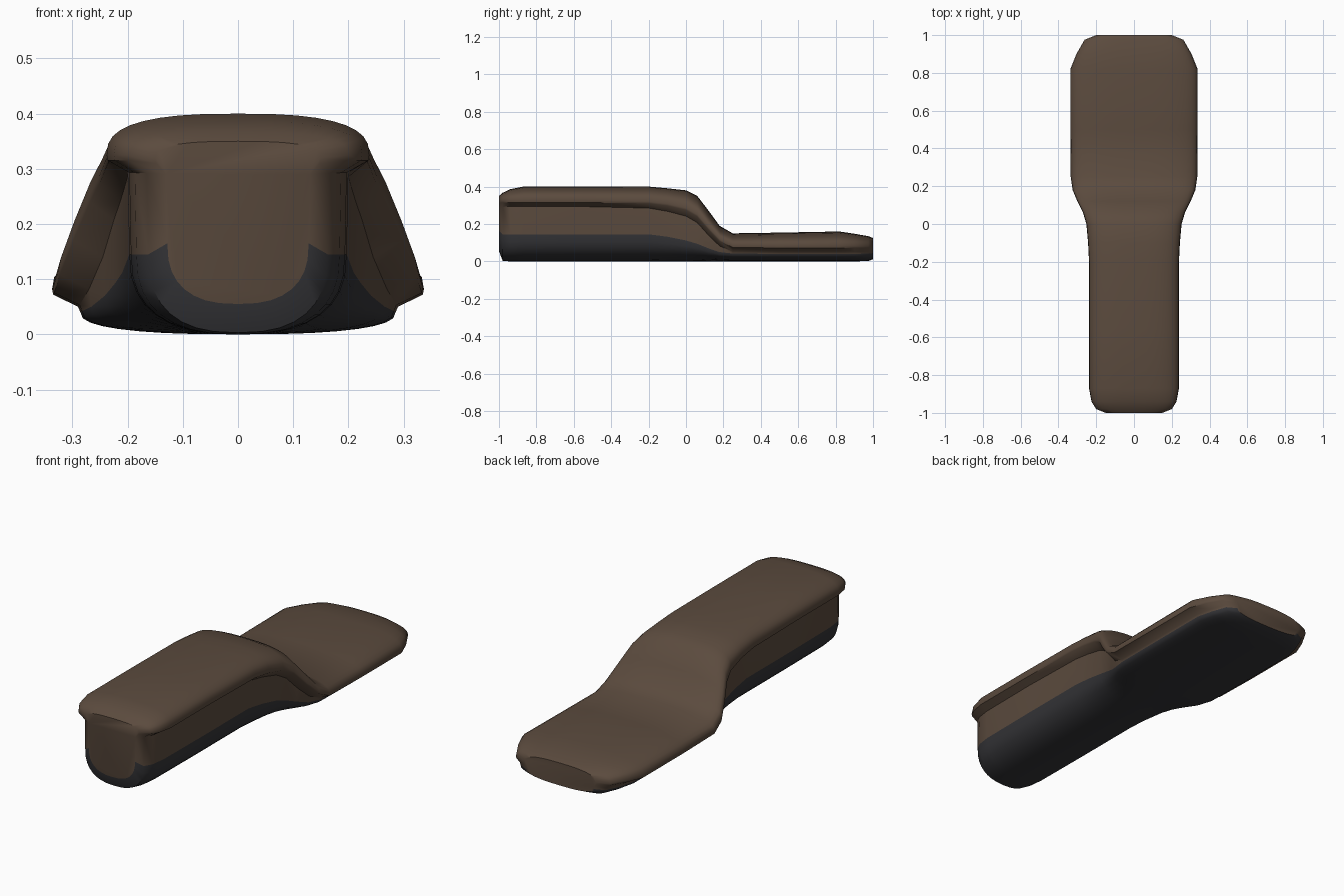
import bpy, bmesh, math

def material(name, rgb):
    m = bpy.data.materials.new(name)
    m.diffuse_color = (*rgb, 1)
    return m

brown = material("brown_leather", (0.105, 0.070, 0.048))
dark = material("dark_base", (0.034, 0.034, 0.038))

# Stations: y, rim half width, top z, rim z, wall half width, wall top z, base line z, bottom z
stations = [
    (-1.00, .150, .350, .320, .130, .290, .165, .055),
    (-0.98, .200, .367, .325, .165, .292, .145, .003),
    (-0.94, .225, .386, .325, .187, .293, .145, .000),
    (-0.87, .238, .400, .325, .197, .293, .145, .000),
    (-0.55, .238, .400, .325, .200, .293, .145, .000),
    (-0.20, .238, .400, .320, .200, .285, .145, .000),
    (-0.10, .243, .391, .308, .205, .268, .132, .000),
    (0.00, .252, .380, .285, .213, .242, .112, .000),
    (0.06, .270, .350, .250, .225, .207, .094, .000),
    (0.12, .300, .272, .180, .245, .140, .070, .000),
    (0.18, .325, .190, .118, .270, .082, .050, .000),
    (0.25, .335, .150, .085, .287, .053, .042, .000),
    (0.50, .337, .154, .082, .290, .050, .040, .000),
    (0.82, .337, .160, .082, .290, .050, .040, .000),
    (0.90, .305, .148, .082, .270, .052, .040, .000),
    (0.975, .262, .135, .082, .240, .054, .042, .002),
    (1.00, .200, .125, .080, .190, .056, .044, .012),
]

NT, NB = 9, 8

def arc(w, z_mid, z_edge, n, steps):
    """Quarter superellipse from the centre line out to the edge."""
    pts = []
    for i in range(steps + 1):
        a = math.pi / 2 * i / steps
        pts.append((w * math.sin(a) ** (2 / n),
                    z_edge + (z_mid - z_edge) * max(math.cos(a), 0) ** (2 / n)))
    return pts

def section(w, zt, zr, wi, zw, zb, z0):
    top = arc(w, zt, zr, 2.7, NT)
    lip = [(w - .002, zr - .01), (wi, zw)]
    base = arc(wi * .985, z0, zb, 2.5, NB)[::-1]
    half = top + lip + base
    return half + [(-x, z) for x, z in half[-2:0:-1]]

# Seat: lofted cross-sections with brown cover and dark base
bm = bmesh.new()
rings = [[bm.verts.new((x, s[0], z)) for x, z in section(*s[1:])] for s in stations]
count = len(rings[0])
first_dark = NT + 3
for a, b in zip(rings, rings[1:]):
    for i in range(count):
        j = (i + 1) % count
        f = bm.faces.new((a[i], a[j], b[j], b[i]))
        f.material_index = int(first_dark <= i < count - first_dark)
bm.faces.new(rings[0])
bm.faces.new(rings[-1][::-1])
bmesh.ops.recalc_face_normals(bm, faces=bm.faces)

mesh = bpy.data.meshes.new("seat")
bm.to_mesh(mesh)
bm.free()
mesh.materials.append(brown)
mesh.materials.append(dark)
seat = bpy.data.objects.new("seat", mesh)
bpy.context.collection.objects.link(seat)
bpy.context.view_layer.objects.active = seat
seat.select_set(True)
bpy.ops.object.shade_smooth_by_angle(angle=math.radians(42))
